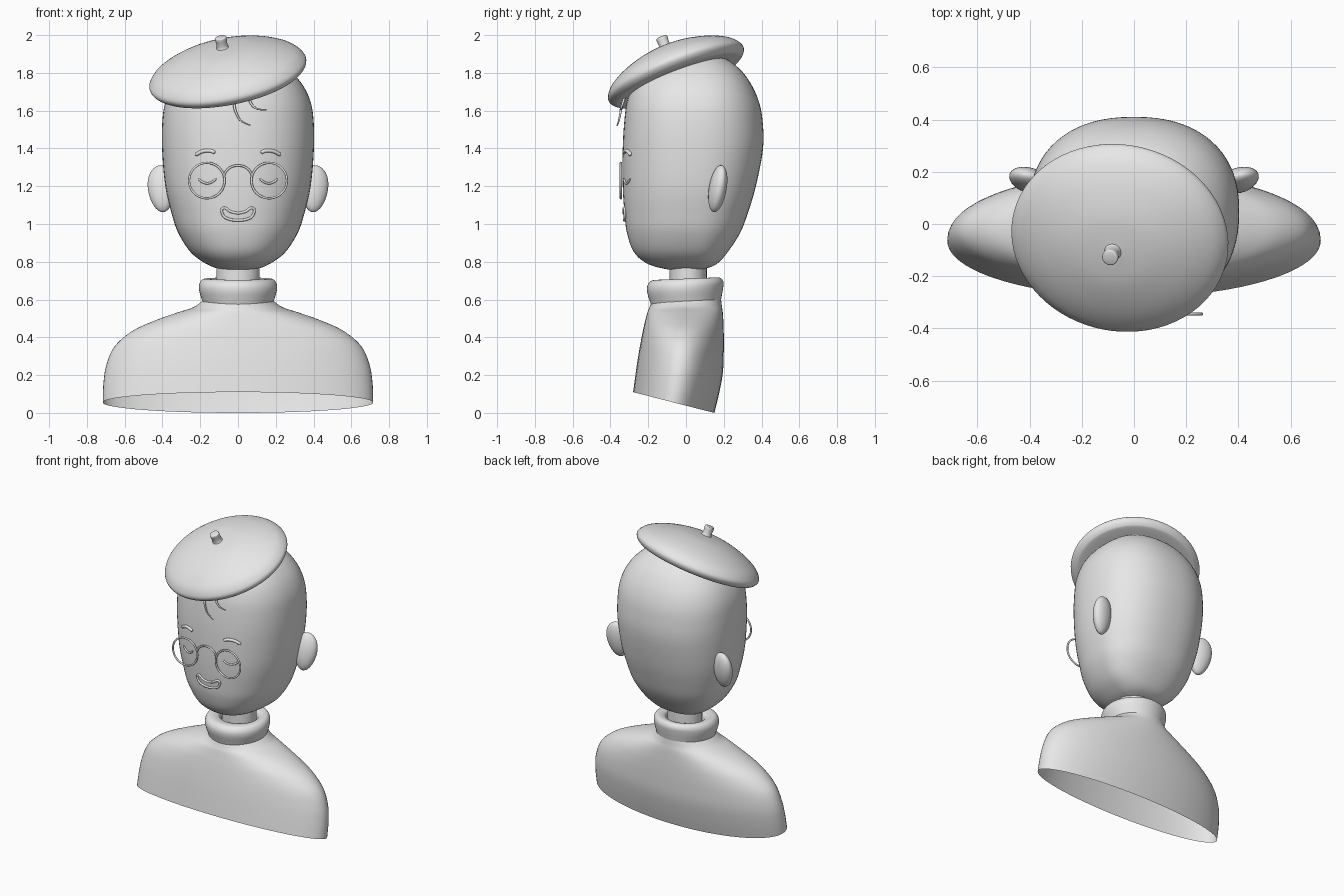
import bpy, bmesh, math
from mathutils import Vector

if "Cube" in bpy.data.objects:
    bpy.data.objects.remove(bpy.data.objects["Cube"])

clay = bpy.data.materials.new("clay_grey")
clay.use_nodes = True
clay.diffuse_color = (0.8, 0.8, 0.8, 1)
clay.node_tree.nodes["Principled BSDF"].inputs["Base Color"].default_value = (0.8, 0.8, 0.8, 1)


def finish(name, bm):
    bmesh.ops.recalc_face_normals(bm, faces=bm.faces)
    for f in bm.faces:
        f.smooth = True
    mesh = bpy.data.meshes.new(name)
    bm.to_mesh(mesh)
    bm.free()
    mesh.materials.append(clay)
    obj = bpy.data.objects.new(name, mesh)
    bpy.context.collection.objects.link(obj)
    return obj


def spline(rows, steps):
    """Smooth interpolation through the given rows."""
    pts = [rows[0]] + list(rows) + [rows[-1]]
    out = []
    for a, b, c, d in zip(pts, pts[1:], pts[2:], pts[3:]):
        for s in range(steps):
            t = s / steps
            out.append([q + t / 2 * (r - p + t * (2 * p - 5 * q + 4 * r - u + t * (3 * (q - r) + u - p)))
                        for p, q, r, u in zip(a, b, c, d)])
    return out + [list(rows[-1])]


def power(v, e):
    return math.copysign(abs(v) ** e, v)


def loft(name, rows, n=2.0, mid=None, caps=(True, True), steps=5, seg=72):
    """Rows: z, half width, front y, back y, slope of the ring along y."""
    bm = bmesh.new()
    rings = []
    for z, w, yf, yb, slope in spline(rows, steps):
        centre = (yf + yb) / 2
        wide = centre if mid is None else max(yf, min(mid, yb))
        ring = []
        for i in range(seg):
            a = math.tau * i / seg
            c, s = power(math.cos(a), 2 / n), power(math.sin(a), 2 / n)
            y = wide + s * (yb - wide if s > 0 else wide - yf)
            ring.append(bm.verts.new((w * c, y, z + slope * (y - centre))))
        rings.append(ring)
    for r0, r1 in zip(rings, rings[1:]):
        for i in range(seg):
            j = (i + 1) % seg
            bm.faces.new((r0[i], r0[j], r1[j], r1[i]))
    if caps[0]:
        bm.faces.new(rings[0])
    if caps[1]:
        bm.faces.new(rings[-1])
    return finish(name, bm)


# Head
HEAD_MID, HEAD_N = 0.05, 2.3
head_rows = [
    (0.753, 0.03, -0.03, 0.04, 0), (0.762, 0.10, -0.11, 0.10, 0), (0.79, 0.17, -0.205, 0.165, 0),
    (0.85, 0.25, -0.275, 0.22, 0), (0.95, 0.315, -0.312, 0.285, 0), (1.05, 0.35, -0.325, 0.325, 0),
    (1.2, 0.385, -0.335, 0.37, 0), (1.4, 0.402, -0.335, 0.408, 0), (1.55, 0.4, -0.326, 0.405, 0),
    (1.65, 0.383, -0.312, 0.385, 0), (1.74, 0.34, -0.28, 0.345, 0), (1.82, 0.265, -0.21, 0.285, 0),
    (1.88, 0.17, -0.09, 0.2, 0), (1.905, 0.05, 0.02, 0.1, 0)]
loft("head", head_rows, HEAD_N, HEAD_MID)
head_fine = spline(head_rows, 12)


def face_y(x, z):
    """Front surface of the head at x, z."""
    row = min(head_fine, key=lambda r: abs(r[0] - z))
    side = max(0, 1 - (abs(x) / row[1]) ** HEAD_N)
    return HEAD_MID - (HEAD_MID - row[2]) * side ** (1 / HEAD_N)


# Open-bottomed shoulders, rolled collar and neck
loft("shoulders", [
    (0.055, 0.716, -0.28, 0.15, -0.256), (0.15, 0.713, -0.268, 0.175, -0.22),
    (0.25, 0.698, -0.255, 0.195, -0.17), (0.35, 0.655, -0.24, 0.2, -0.11),
    (0.43, 0.565, -0.226, 0.2, -0.07), (0.485, 0.45, -0.215, 0.198, -0.03),
    (0.53, 0.325, -0.205, 0.195, 0), (0.56, 0.235, -0.195, 0.19, 0.03),
    (0.6, 0.18, -0.18, 0.185, 0.04)], caps=(False, False))
loft("collar", [
    (0.56, 0.18, -0.18, 0.18, 0.04), (0.6, 0.192, -0.192, 0.187, 0.04), (0.65, 0.206, -0.206, 0.196, 0.04),
    (0.685, 0.204, -0.203, 0.198, 0.04), (0.708, 0.185, -0.18, 0.182, 0.04),
    (0.708, 0.15, -0.14, 0.15, 0.04), (0.685, 0.125, -0.1, 0.12, 0.04),
    (0.6, 0.12, -0.095, 0.115, 0.04)], caps=(False, False))
loft("neck", [(0.58, 0.114, -0.087, 0.11, 0), (0.7, 0.114, -0.087, 0.11, 0), (0.85, 0.114, -0.087, 0.11, 0)])

# Beret and its stalk, turned around a tilted axis
tilt = Vector((0, 0, 1)).rotation_difference(Vector((-0.2, -0.4, 1)))


def turned(name, profile, scale_y=1.0, steps=6):
    obj = loft(name, [(z, r, -r * scale_y, r * scale_y, 0) for r, z in profile], steps=steps)
    obj.location = (-0.055, -0.055, 1.8)
    obj.rotation_mode = "QUATERNION"
    obj.rotation_quaternion = tilt
    return obj


turned("beret", [(0.02, -0.035), (0.2, -0.04), (0.36, -0.046), (0.4, -0.038), (0.422, -0.01), (0.412, 0.02),
                 (0.37, 0.058), (0.28, 0.1), (0.15, 0.135), (0.01, 0.147)], 0.91)
turned("beret_stalk", [(0.042, 0.13), (0.031, 0.15), (0.029, 0.17), (0.031, 0.195), (0.03, 0.204), (0.025, 0.207)])

# Ears
for side, label in ((1, "left"), (-1, "right")):
    bm = bmesh.new()
    bmesh.ops.create_uvsphere(bm, u_segments=32, v_segments=20, radius=1)
    for v in bm.verts:
        v.co.x *= 1 + 0.15 * v.co.z
    ear = finish(label + "_ear", bm)
    ear.scale = (0.075, 0.045, 0.126)
    ear.location = (side * 0.403, 0.168, 1.187)
    ear.rotation_euler = (math.radians(-9), math.radians(side * 5), math.radians(side * 12))


def tube(name, points, radius, closed=False, taper=False):
    """Round wire through points, with rounded ends."""
    curve = bpy.data.curves.new(name, "CURVE")
    curve.dimensions = "3D"
    curve.bevel_depth = radius
    curve.bevel_resolution = 3
    curve.use_fill_caps = True
    line = curve.splines.new("POLY")
    line.points.add(len(points) - 1)
    last = len(points) - 1
    for i, (p, co) in enumerate(zip(line.points, points)):
        p.co = (*co, 1)
        if taper:
            p.radius = 1 - 0.6 * i / last
        elif not closed:
            p.radius = 0.5 if i in (0, last) else 1
    line.use_cyclic_u = closed
    line.use_smooth = True
    curve.materials.append(clay)
    bpy.context.collection.objects.link(bpy.data.objects.new(name, curve))


def on_face(points, lift=0.004):
    return [(x, face_y(x, z) - lift, z) for x, z in points]


# Glasses, closed eyes and brows
GLASS_Y = -0.345
for side, label in ((1, "left"), (-1, "right")):
    ring = [(side * 0.165 + 0.094 * math.cos(a), GLASS_Y, 1.23 + 0.094 * math.sin(a))
            for a in (math.tau * i / 48 for i in range(48))]
    tube(label + "_glasses_rim", ring, 0.006, closed=True)
    eye = [(side * (0.163 + 0.047 * t), 1.215 + 0.025 * t * t) for t in (i / 6 - 1 for i in range(13))]
    tube(label + "_closed_eye", on_face(eye), 0.006)
    brow = spline([(0.122, 1.378), (0.15, 1.388), (0.19, 1.384), (0.225, 1.365)], 5)
    tube(label + "_brow", on_face([(side * x, z) for x, z in brow]), 0.01)
bridge = [(0.073 * math.cos(a), GLASS_Y, 1.25 + 0.06 * math.sin(a)) for a in (math.pi * i / 20 for i in range(21))]
tube("glasses_bridge", bridge, 0.006)

# Smiling mouth outline
half = spline([(0, 1.057), (0.04, 1.066), (0.068, 1.085), (0.087, 1.075), (0.075, 1.04), (0.04, 1.023), (0, 1.019)], 4)
mouth = half + [(-x, z) for x, z in half[-2:0:-1]]
tube("mouth", on_face(mouth), 0.007, closed=True)

# Loose hair strands under the beret
tube("long_hair_strand", spline([(-0.02, -0.33, 1.67), (-0.017, -0.343, 1.61), (0.012, -0.355, 1.55),
                                 (0.065, -0.365, 1.522)], 6), 0.008, taper=True)
tube("short_hair_strand", spline([(0.055, -0.32, 1.69), (0.068, -0.335, 1.64), (0.1, -0.345, 1.61),
                                  (0.152, -0.35, 1.604)], 6), 0.008, taper=True)
